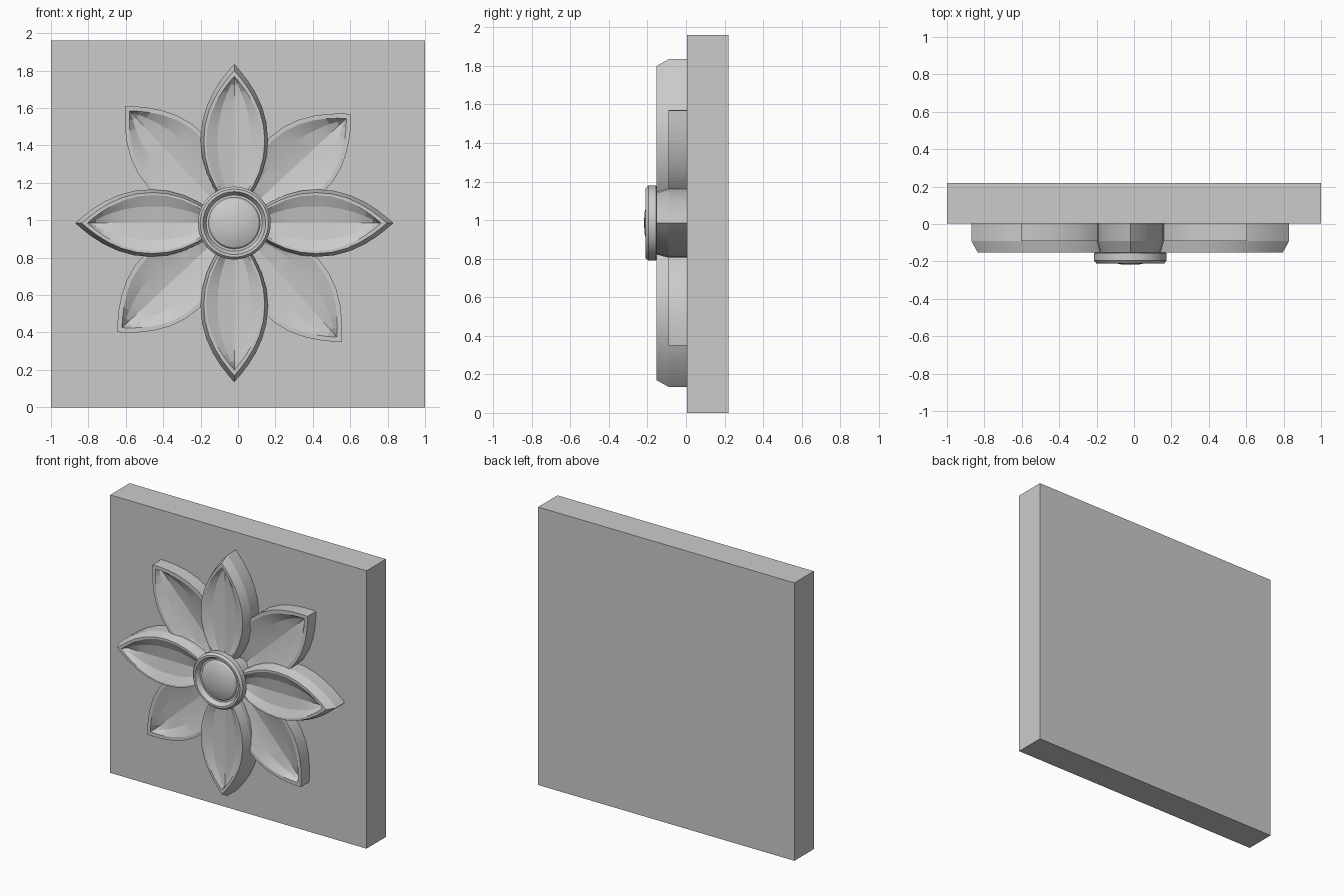
import bpy, bmesh, math
from mathutils import Matrix, Vector

if "Cube" in bpy.data.objects:
    bpy.data.objects.remove(bpy.data.objects["Cube"])

stone = bpy.data.materials.new("light grey stone")
stone.use_nodes = True
GREY = (0.6, 0.6, 0.6, 1)
stone.diffuse_color = GREY
stone.node_tree.nodes["Principled BSDF"].inputs["Base Color"].default_value = GREY

CENTRE = Vector((-0.02, 0, 0.985))
STEPS = 14


def finish(bm, name, smooth=None):
    bmesh.ops.remove_doubles(bm, verts=bm.verts, dist=0.0005)
    bmesh.ops.recalc_face_normals(bm, faces=bm.faces)
    mesh = bpy.data.meshes.new(name)
    bm.to_mesh(mesh)
    bm.free()
    mesh.materials.append(stone)
    obj = bpy.data.objects.new(name, mesh)
    bpy.context.collection.objects.link(obj)
    if smooth:
        bpy.ops.object.select_all(action="DESELECT")
        bpy.context.view_layer.objects.active = obj
        obj.select_set(True)
        bpy.ops.object.shade_smooth_by_angle(angle=math.radians(smooth))
    return obj


def lens_row(bm, start, tip, half_width, y, side, turn):
    """One curved edge of a pointed leaf, lying along +x before turning."""
    row = []
    for i in range(STEPS + 1):
        u = -math.cos(math.pi * i / STEPS)
        x = (start + tip) / 2 + u * (tip - start) / 2
        z = side * half_width * (1 - abs(u) ** 2.1)
        row.append(bm.verts.new(turn @ Vector((x, y, z)) + CENTRE))
    return row


def petal(name, angle, loops, spine):
    """Loops run from the wall foot to the inner rim; the spine is the dish floor."""
    bm = bmesh.new()
    turn = Matrix.Rotation(-math.radians(angle), 3, "Y")
    for side in (-1, 1):
        rows = [lens_row(bm, *loop, side, turn) for loop in loops]
        rows.append(lens_row(bm, *spine, side, turn))
        for a, b in zip(rows, rows[1:]):
            for i in range(STEPS):
                bm.faces.new((a[i], a[i + 1], b[i + 1], b[i]))
    # weld the two halves and drop the collapsed faces at the points
    bmesh.ops.remove_doubles(bm, verts=bm.verts, dist=0.0005)
    bmesh.ops.dissolve_degenerate(bm, edges=bm.edges, dist=0.0001)
    finish(bm, name, 12)


# Backing slab
bm = bmesh.new()
bmesh.ops.create_cube(bm, size=1, matrix=Matrix.Translation((0, 0.112, 0.98))
                      @ Matrix.Diagonal((2, 0.216, 1.96, 1)))
finish(bm, "backing_slab")

# Raised petals with a chamfered outer edge: (start, tip, half width, y)
raised = [(0.04, 0.85, 0.18, 0.01), (0.04, 0.85, 0.18, -0.09),
          (0.06, 0.815, 0.163, -0.153), (0.08, 0.785, 0.15, -0.153),
          (0.09, 0.775, 0.09, -0.128)]
for label, angle in (("left", 0), ("upper", 90), ("right", 180), ("lower", 270)):
    petal(label + "_raised_petal", angle, raised, (0.1, 0.77, 0, -0.115))

# Low petals between them, with a flat rim
low = [(0.05, 0.855, 0.205, 0.01), (0.05, 0.855, 0.205, -0.09),
       (0.08, 0.82, 0.183, -0.09), (0.09, 0.81, 0.1, -0.062)]
for label, angle in (("upper_left", 43), ("upper_right", 133),
                     ("lower_right", 223), ("lower_left", 312)):
    petal(label + "_low_petal", angle, low, (0.1, 0.8, 0, -0.048))

# Turned centre: stem, collar ring, groove and domed button as (radius, y)
profile = [(0.165, 0.01), (0.165, -0.15), (0.195, -0.155), (0.195, -0.195),
           (0.182, -0.21), (0.168, -0.21), (0.15, -0.18), (0.138, -0.18),
           (0.13, -0.192), (0.1, -0.205), (0.055, -0.215), (0, -0.218)]
bm = bmesh.new()
verts = [bm.verts.new(CENTRE + Vector((r, y, 0))) for r, y in profile]
edges = [bm.edges.new(pair) for pair in zip(verts, verts[1:])]
bmesh.ops.spin(bm, geom=verts + edges, cent=CENTRE, axis=(0, 1, 0),
               angle=math.tau, steps=40)
finish(bm, "flower_centre", 25)
